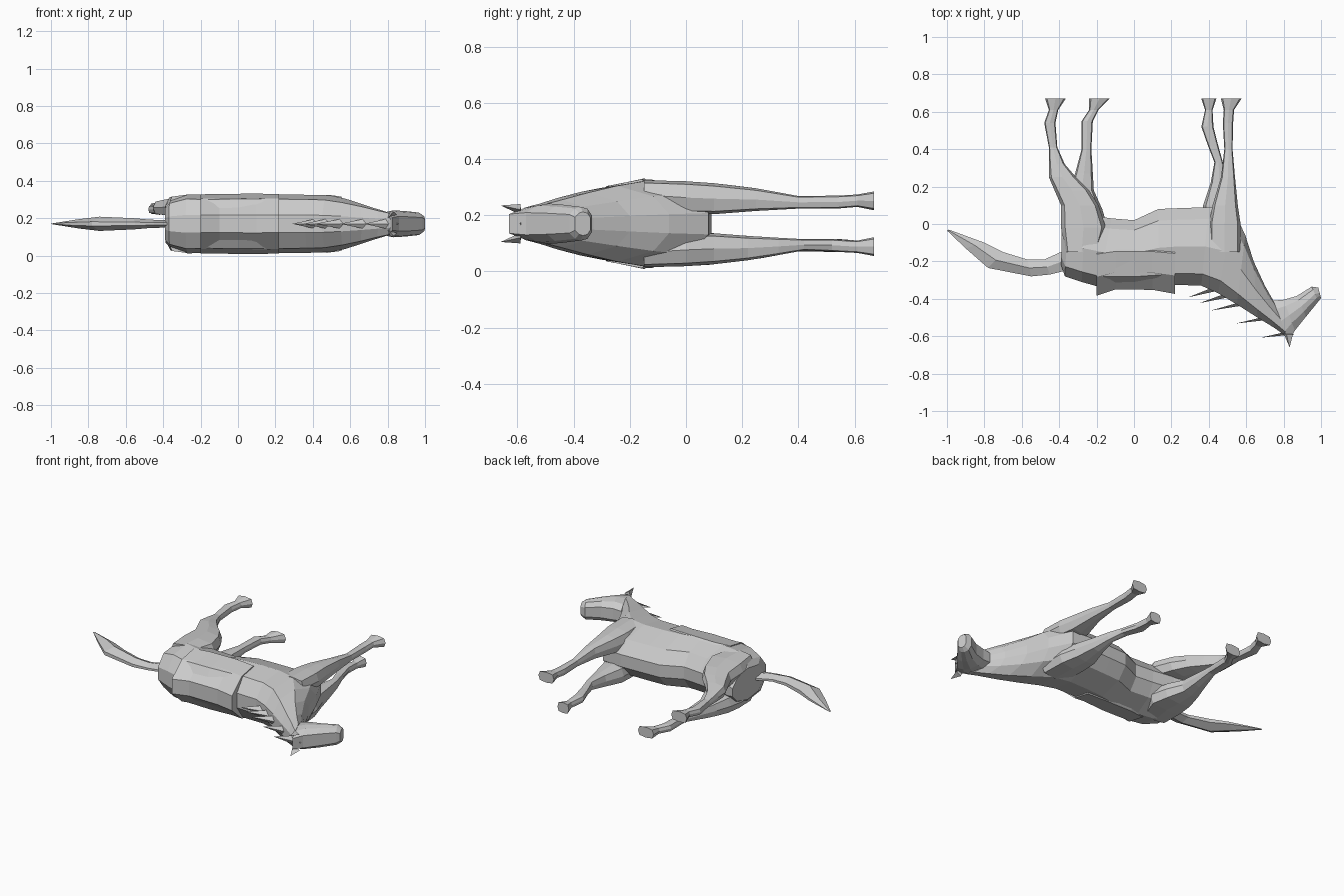
import bpy, bmesh, math

ZC = 0.17  # the horse lies on its side; ZC is its plane of symmetry

mat = bpy.data.materials.new("plain grey")
mat.diffuse_color = (0.6, 0.6, 0.6, 1)


def loft(name, rings):
    """Skin a list of equal-length closed rings and cap both ends."""
    bm = bmesh.new()
    vr = [[bm.verts.new(p) for p in r] for r in rings]
    n = len(vr[0])
    for a, b in zip(vr, vr[1:]):
        for i in range(n):
            j = (i + 1) % n
            bm.faces.new((a[i], a[j], b[j], b[i]))
    bm.faces.new(vr[0][::-1])
    bm.faces.new(vr[-1])
    bmesh.ops.remove_doubles(bm, verts=bm.verts, dist=0.0005)
    bmesh.ops.recalc_face_normals(bm, faces=bm.faces)
    me = bpy.data.meshes.new(name)
    bm.to_mesh(me)
    bm.free()
    me.materials.append(mat)
    ob = bpy.data.objects.new(name, me)
    bpy.context.collection.objects.link(ob)
    return ob


def section(tx, ty, bx, by, w, shape):
    """Symmetric ring between a top point and a bottom point."""
    half = [(tx + (bx - tx) * t, ty + (by - ty) * t, w * f) for t, f in shape]
    return ([(x, y, ZC + z) for x, y, z in half]
            + [(x, y, ZC - z) for x, y, z in reversed(half)])


BODY = [(0, .3), (.15, .84), (.5, 1), (.85, .72), (1, .25)]
HEAD = [(0, .55), (.25, .9), (.5, 1), (.8, .9), (1, .5)]

# trunk and neck: top x, top y, bottom x, bottom y, half width
trunk = [(-.39, -.22, -.385, .08, .10), (-.37, -.28, -.35, .07, .13),
         (-.28, -.31, -.26, .05, .158), (-.19, -.335, -.12, .03, .155),
         (0, -.335, 0, .02, .158), (.13, -.335, .13, .08, .158),
         (.22, -.325, .25, .085, .157), (.36, -.33, .40, .09, .155),
         (.45, -.37, .53, .08, .152), (.55, -.43, .595, -.06, .135),
         (.66, -.50, .64, -.20, .11), (.75, -.555, .70, -.33, .085),
         (.82, -.605, .745, -.41, .068)]
loft("body_and_neck", [section(*s, BODY) for s in trunk])

# head
head = [(.825, -.63, .745, -.41, .062), (.86, -.57, .80, -.405, .072),
        (.92, -.495, .87, -.385, .068), (.985, -.415, .95, -.335, .06),
        (1.0, -.395, .985, -.34, .042)]
loft("head", [section(*s, HEAD) for s in head])

# saddle: raised shell over the back, higher at both ends
SADDLE = [(0, .3), (.25, .86), (.55, 1.01), (.6, .9), (.6, .3)]
saddle = [(-.2, -.383, -.2, .02, .156), (-.1, -.35, -.1, .02, .158),
          (.1, -.352, .1, .02, .16), (.22, -.374, .22, .02, .157)]
loft("saddle", [section(*s, SADDLE) for s in saddle])

# tail: upper and lower edges with half thickness
DIAMOND = [(0, .3), (.5, 1), (1, .3)]
tail = [(-.37, -.25, -.37, -.14, .02), (-.45, -.27, -.48, -.19, .022),
        (-.55, -.28, -.57, -.19, .03), (-.78, -.235, -.70, -.15, .038),
        (-.9, -.13, -.80, -.10, .025), (-1.0, -.035, -.99, -.03, .002)]
loft("tail", [section(*s, DIAMOND) for s in tail])

# legs: y, rear x, front x; side thickness depends on y alone
DEPTH = [(-.15, .05, .155), (.05, .03, .15), (.24, .045, .128), (.42, .055, .095),
         (.54, .054, .1), (.61, .06, .104), (.67, .048, .115)]


def depth(y):
    for (y0, a0, b0), (y1, a1, b1) in zip(DEPTH, DEPTH[1:]):
        if y <= y1:
            t = (y - y0) / (y1 - y0)
            return a0 + (a1 - a0) * t, b0 + (b1 - b0) * t
    return DEPTH[-1][1:]


def leg(name, side, stations):
    rings = []
    for y, x0, x1 in stations:
        z0, z1 = depth(y)
        cx, cz, rx, rz = (x0 + x1) / 2, (z0 + z1) / 2, (x1 - x0) / 2, (z1 - z0) / 2
        ring = []
        for k in range(8):
            a = math.tau * k / 8
            s = 1.15 if k % 2 else 1
            ring.append((cx + rx * s * math.cos(a), y,
                         ZC + side * (cz + rz * s * math.sin(a))))
        rings.append(ring)
    loft(name, rings)


leg("front_leg_upper_side", 1, [(-.15, .40, .57), (.0, .40, .57), (.1, .42, .555),
    (.25, .465, .54), (.4, .483, .527), (.54, .475, .53), (.61, .48, .535), (.67, .465, .575)])
leg("front_leg_lower_side", -1, [(-.15, .38, .57), (.0, .37, .56), (.1, .37, .53),
    (.22, .41, .50), (.33, .43, .475), (.42, .395, .45), (.52, .36, .425),
    (.61, .38, .42), (.67, .36, .44)])
leg("hind_leg_upper_side", 1, [(-.15, -.37, -.19), (-.02, -.39, -.15), (.1, -.39, -.19),
    (.18, -.425, -.24), (.25, -.455, -.31), (.32, -.455, -.37), (.41, -.455, -.41),
    (.54, -.48, -.42), (.61, -.455, -.405), (.67, -.475, -.365)])
leg("hind_leg_lower_side", -1, [(-.15, -.37, -.19), (-.02, -.385, -.14), (.08, -.375, -.17),
    (.18, -.345, -.215), (.27, -.315, -.22), (.4, -.28, -.228), (.55, -.28, -.22),
    (.61, -.24, -.19), (.67, -.24, -.13)])


def spike(name, base, tip):
    """Closed point: a base ring shrinking to a tip."""
    loft(name, [base, [tip] * len(base)])


# mane: tufts swept back along the crest
for i, (x, y, tx, ty) in enumerate([(.42, -.34, .29, -.392), (.48, -.375, .35, -.423),
                                    (.56, -.42, .41, -.463), (.68, -.50, .545, -.532),
                                    (.80, -.58, .675, -.608)]):
    base = [(x - .05, y - .02, ZC), (x, y, ZC + .028),
            (x + .06, y - .01, ZC), (x, y, ZC - .028)]
    spike("mane_tuft_%d" % (i + 1), base, (tx, ty, ZC))

# ears
for side, label in ((1, "upper"), (-1, "lower")):
    base = [(.80, -.585, ZC + side * .03), (.815, -.59, ZC + side * .07),
            (.85, -.59, ZC + side * .05)]
    spike(label + "_ear", base, (.832, -.66, ZC + side * .065))
